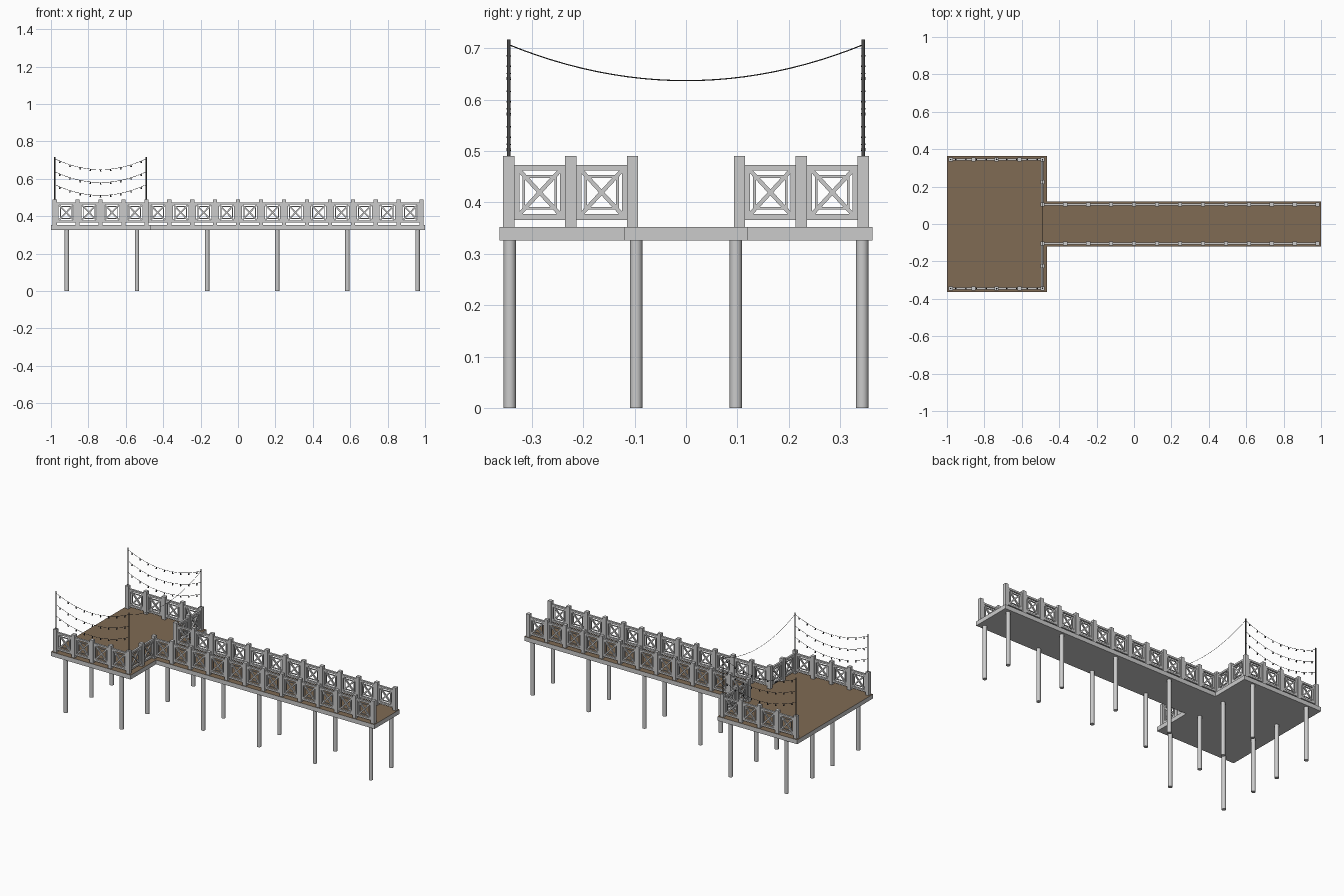
import bpy, bmesh, math
from mathutils import Matrix, Vector

if "Cube" in bpy.data.objects:
    bpy.data.objects.remove(bpy.data.objects["Cube"])


def mat(name, c):
    m = bpy.data.materials.new(name)
    m.diffuse_color = (*c, 1)
    m.use_nodes = True
    m.node_tree.nodes["Principled BSDF"].inputs["Base Color"].default_value = m.diffuse_color
    return m


GREY = mat("pale grey timber", (0.60, 0.60, 0.60))
BROWN = mat("brown planks", (0.215, 0.145, 0.088))
DARK = mat("dark metal", (0.07, 0.07, 0.07))
BULB = mat("dark bulb", (0.035, 0.035, 0.04))

DECK_Z0, DECK_Z1 = 0.326, 0.352
RAIL_X0, RAIL_X1, SIDE_Y, WALK_Y = -0.98, -0.49, 0.345, 0.104


def finish(bm, name, mats, smooth=False):
    me = bpy.data.meshes.new(name)
    bm.to_mesh(me)
    bm.free()
    for m in mats:
        me.materials.append(m)
    if smooth:
        for p in me.polygons:
            p.use_smooth = abs(p.normal.z) < 0.9
    ob = bpy.data.objects.new(name, me)
    bpy.context.collection.objects.link(ob)
    return ob


def box(bm, centre, size, basis=Matrix.Identity(4)):
    m = basis @ Matrix.Translation(centre) @ Matrix.Diagonal((*size, 1))
    bmesh.ops.create_cube(bm, size=1, matrix=m)


def rod(bm, x, y, z0, z1, r0, r1=None, n=16):
    bmesh.ops.create_cone(bm, cap_ends=True, segments=n, radius1=r0,
                          radius2=r0 if r1 is None else r1, depth=z1 - z0,
                          matrix=Matrix.Translation((x, y, (z0 + z1) / 2)))


# T-shaped deck: grey slabs with brown top faces
def slab(name, x0, x1, hy):
    bm = bmesh.new()
    box(bm, ((x0 + x1) / 2, 0, (DECK_Z0 + DECK_Z1) / 2), (x1 - x0, 2 * hy, DECK_Z1 - DECK_Z0))
    for f in bm.faces:
        f.normal_update()
        f.material_index = 1 if f.normal.z > 0.5 else 0
    finish(bm, name, [GREY, BROWN])


slab("platform_deck", -1, -0.466, 0.363)
slab("walkway_deck", -0.466, 1, 0.121)

# round piles, in pairs along the pier plus outer pairs under the platform
bm = bmesh.new()
for i in range(6):
    x = -0.915 + 0.375 * i
    for y in ([0.097, 0.343] if i < 2 else [0.097]):
        for s in (-1, 1):
            rod(bm, x, s * y, 0, DECK_Z0, 0.012)
finish(bm, "piles", [GREY], True)

# railing: posts and crossed panels along each run
posts, panels = bmesh.new(), bmesh.new()
done = set()


def post(p):
    key = (round(p.x, 3), round(p.y, 3))
    if key not in done:
        done.add(key)
        box(posts, (p.x, p.y, (DECK_Z1 + 0.49) / 2), (0.022, 0.022, 0.49 - DECK_Z1))


def panel(a, b):
    d = b - a
    w, zl, zh = d.length - 0.02, 0.366, 0.473
    h = zh - zl
    basis = Matrix.Translation(((a.x + b.x) / 2, (a.y + b.y) / 2, (zl + zh) / 2)) \
        @ Matrix.Rotation(math.atan2(d.y, d.x), 4, 'Z')
    t = 0.011
    for s in (-1, 1):
        # outer frame and slim inner frame
        box(panels, (0, 0, s * (h - t) / 2), (w, 0.012, t), basis)
        box(panels, (s * (w - t) / 2, 0, 0), (t, 0.012, h - 2 * t), basis)
        box(panels, (0, 0, s * 0.031), (0.066, 0.005, 0.005), basis)
        box(panels, (s * 0.031, 0, 0), (0.005, 0.005, 0.062), basis)
        # diagonal brace
        iw, ih = w - 2 * t, h - 2 * t
        tilt = basis @ Matrix.Rotation(s * math.atan2(ih, iw), 4, 'Y')
        box(panels, (0, 0, 0), (math.hypot(iw, ih), 0.008 + 0.0005 * s, 0.008), tilt)


def run(a, b, n):
    pts = [Vector(a).lerp(Vector(b), i / n) for i in range(n + 1)]
    for p in pts:
        post(p)
    for p, q in zip(pts, pts[1:]):
        panel(p, q)


for s in (-1, 1):
    run((RAIL_X0, s * SIDE_Y), (RAIL_X1, s * SIDE_Y), 4)
    run((RAIL_X1, s * SIDE_Y), (RAIL_X1, s * WALK_Y), 2)
    run((RAIL_X1, s * WALK_Y), (0.982, s * WALK_Y), 12)
finish(posts, "railing_posts", [GREY])
finish(panels, "railing_panels", [GREY])

# light poles at the platform corners
bm = bmesh.new()
for x in (RAIL_X0, RAIL_X1):
    for s in (-1, 1):
        rod(bm, x, s * SIDE_Y, 0.48, 0.717, 0.0035, n=8)
finish(bm, "light_poles", [DARK], True)


# sagging wires
def sag(a, b, drop, t):
    p = Vector(a).lerp(Vector(b), t)
    p.z -= drop * 4 * t * (1 - t)
    return p


def wire(name, a, b, drop):
    cu = bpy.data.curves.new(name, 'CURVE')
    cu.dimensions = '3D'
    cu.bevel_depth = 0.0011
    cu.bevel_resolution = 0
    sp = cu.splines.new('POLY')
    sp.points.add(24)
    for i, pt in enumerate(sp.points):
        pt.co = (*sag(a, b, drop, i / 24), 1)
    cu.materials.append(DARK)
    bpy.context.collection.objects.link(bpy.data.objects.new(name, cu))


wire("cross_wire", (RAIL_X1, -SIDE_Y, 0.707), (RAIL_X1, SIDE_Y, 0.707), 0.07)

# three strings of hanging bulbs on each side
bulbs = bmesh.new()
for s in (-1, 1):
    for k in range(3):
        z = 0.707 - 0.069 * k
        a, b = (RAIL_X0, s * SIDE_Y, z), (RAIL_X1, s * SIDE_Y, z)
        wire("light_string", a, b, 0.058)
        for i in range(9):
            p = sag(a, b, 0.058, (i + 0.5) / 9)
            rod(bulbs, p.x, p.y, p.z - 0.011, p.z, 0.0045, 0.002, n=8)
finish(bulbs, "light_bulbs", [BULB], True)
